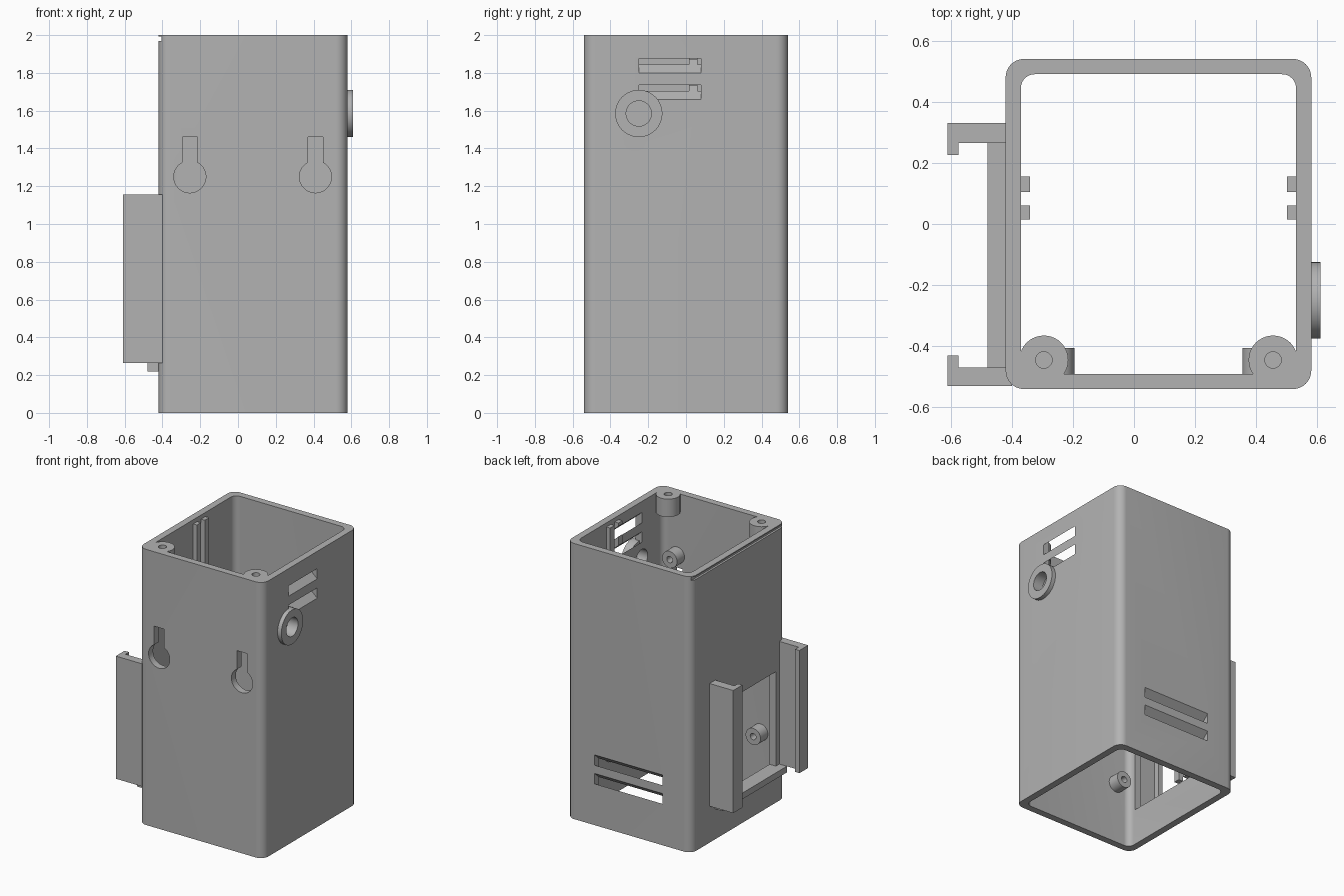
import bpy, bmesh, math
from mathutils import Vector

cube = bpy.data.objects.get("Cube")
if cube:
    bpy.data.objects.remove(cube, do_unlink=True)

grey = bpy.data.materials.new("plain_grey")
grey.use_nodes = True
colour = (0.45, 0.45, 0.45, 1)
grey.diffuse_color = colour
grey.node_tree.nodes["Principled BSDF"].inputs["Base Color"].default_value = colour

PLACE = {"x": lambda u, v, w: (w, u, v),
         "y": lambda u, v, w: (u, w, v),
         "z": lambda u, v, w: (u, v, w)}


def prism(name, outline, axis, start, end):
    """Extrude a 2D outline along an axis."""
    bm = bmesh.new()
    place = PLACE[axis]
    low = [bm.verts.new(place(u, v, start)) for u, v in outline]
    high = [bm.verts.new(place(u, v, end)) for u, v in outline]
    bm.faces.new(low)
    bm.faces.new(high)
    for i in range(len(low)):
        j = (i + 1) % len(low)
        bm.faces.new((low[i], low[j], high[j], high[i]))
    bmesh.ops.recalc_face_normals(bm, faces=bm.faces)
    mesh = bpy.data.meshes.new(name)
    bm.to_mesh(mesh)
    bm.free()
    mesh.materials.append(grey)
    obj = bpy.data.objects.new(name, mesh)
    bpy.context.collection.objects.link(obj)
    return obj


def rect(u0, u1, v0, v1):
    return [(u0, v0), (u1, v0), (u1, v1), (u0, v1)]


def arc(cu, cv, r, a0, a1, steps):
    return [(cu + r * math.cos(math.radians(a0 + (a1 - a0) * i / steps)),
             cv + r * math.sin(math.radians(a0 + (a1 - a0) * i / steps)))
            for i in range(steps + 1)]


def circle(cu, cv, r, steps=40):
    return arc(cu, cv, r, 0, 360, steps)[:-1]


def rounded(u0, u1, v0, v1, r):
    centres = [(u1 - r, v1 - r), (u0 + r, v1 - r), (u0 + r, v0 + r), (u1 - r, v0 + r)]
    return [p for k, (u, v) in enumerate(centres)
            for p in arc(u, v, r, 90 * k, 90 * k + 90, 10)]


def cut(target, cutters):
    """Subtract the cutters from the target."""
    bpy.context.view_layer.objects.active = target
    for cutter in cutters:
        cutter.hide_render = True
        mod = target.modifiers.new("cut", "BOOLEAN")
        mod.operation = "DIFFERENCE"
        mod.solver = "EXACT"
        mod.object = cutter
        bpy.ops.object.modifier_apply(modifier=mod.name)


parts, helpers = [], []


def part(*args):
    parts.append(prism(*args))
    return parts[-1]


def helper(*args):
    helpers.append(prism(*args))
    return helpers[-1]


# Sleeve, open at both ends
shell = part("shell", rounded(-0.42, 0.58, -0.54, 0.54, 0.06), "z", 0, 2)
cut(shell, [helper("bore", rounded(-0.37, 0.53, -0.49, 0.49, 0.045), "z", -0.1, 2.1)])

# Keyhole slots in the front wall
for x in (-0.255, 0.41):
    half = math.degrees(math.asin(0.04 / 0.085))
    outline = arc(x, 1.25, 0.085, 90 + half, 450 - half, 36)
    outline += [(x + 0.04, 1.46), (x - 0.04, 1.46)]
    cut(shell, [helper("keyhole", outline, "y", -0.6, -0.46)])

# Slanted side vents, rising inward
side_vents = []
for z in (1.66, 1.80):
    outline = [(0.60, z - 0.018), (0.48, z + 0.09), (0.48, z + 0.165), (0.60, z + 0.057)]
    side_vents.append(helper("side_vent", outline, "y", -0.25, 0.08))
cut(shell, side_vents)

# Slanted back vents, falling inward
for z in (0.30, 0.435):
    outline = [(0.56, z + 0.018), (0.47, z - 0.063), (0.47, z + 0.012), (0.56, z + 0.093)]
    cut(shell, [helper("back_vent", outline, "x", -0.19, 0.355)])

# Window between the rails and lid groove near the rim
cut(shell, [helper("window", rect(-0.43, 0.225, 0.265, 0.95), "x", -0.5, -0.35),
            helper("groove", rect(-0.5, -0.405, 1.97, 1.992), "y", -0.7, 0.7)])

# Cable collar on the right wall
collar = part("collar", circle(-0.25, 1.585, 0.125), "x", 0.55, 0.61)
collar_hole = helper("collar_hole", circle(-0.25, 1.585, 0.067), "x", 0.5, 0.7)
cut(shell, [collar_hole])
cut(collar, [collar_hole])

# Board guide ribs inside both side walls
for y0, y1 in ((0.015, 0.06), (0.105, 0.155)):
    part("left_rib", rect(0.50, 0.535, y0, y1), "z", 0.27, 1.97)
    part("right_rib", rect(-0.375, -0.34, y0, y1), "z", 0.27, 1.97)
    cut(parts[-2], side_vents)

# Screw bosses at the front corners of the rim
for x in (-0.295, 0.455):
    boss = part("corner_boss", circle(x, -0.445, 0.08), "z", 1.87, 2)
    hole = helper("boss_hole", circle(x, -0.445, 0.027, 24), "z", 1.9, 2.1)
    cut(boss, [hole])
    cut(shell, [hole])

# Standoff pegs behind the front wall
for x in (-0.255, 0.415):
    for z in (0.445, 1.55):
        peg = part("standoff", circle(x, z, 0.06, 32), "y", -0.5, -0.405)
        cut(peg, [helper("peg_hole", circle(x, z, 0.023, 20), "y", -0.48, -0.3)])

# Hooked slide rails and bottom stop on the right wall
part("back_rail", [(-0.41, 0.33), (-0.61, 0.33), (-0.61, 0.225), (-0.575, 0.225),
                   (-0.575, 0.265), (-0.41, 0.265)], "z", 0.265, 1.155)
part("front_rail", [(-0.40, -0.53), (-0.61, -0.53), (-0.61, -0.43), (-0.575, -0.43),
                    (-0.575, -0.47), (-0.40, -0.47)], "z", 0.265, 1.155)
part("rail_stop", rect(-0.48, -0.415, -0.47, 0.265), "z", 0.22, 0.265)

for obj in helpers:
    bpy.data.objects.remove(obj, do_unlink=True)

# Smooth the round parts and keep edges sharp
bpy.ops.object.select_all(action="DESELECT")
for obj in parts:
    obj.select_set(True)
bpy.context.view_layer.objects.active = shell
bpy.ops.object.shade_smooth_by_angle(angle=math.radians(30))
